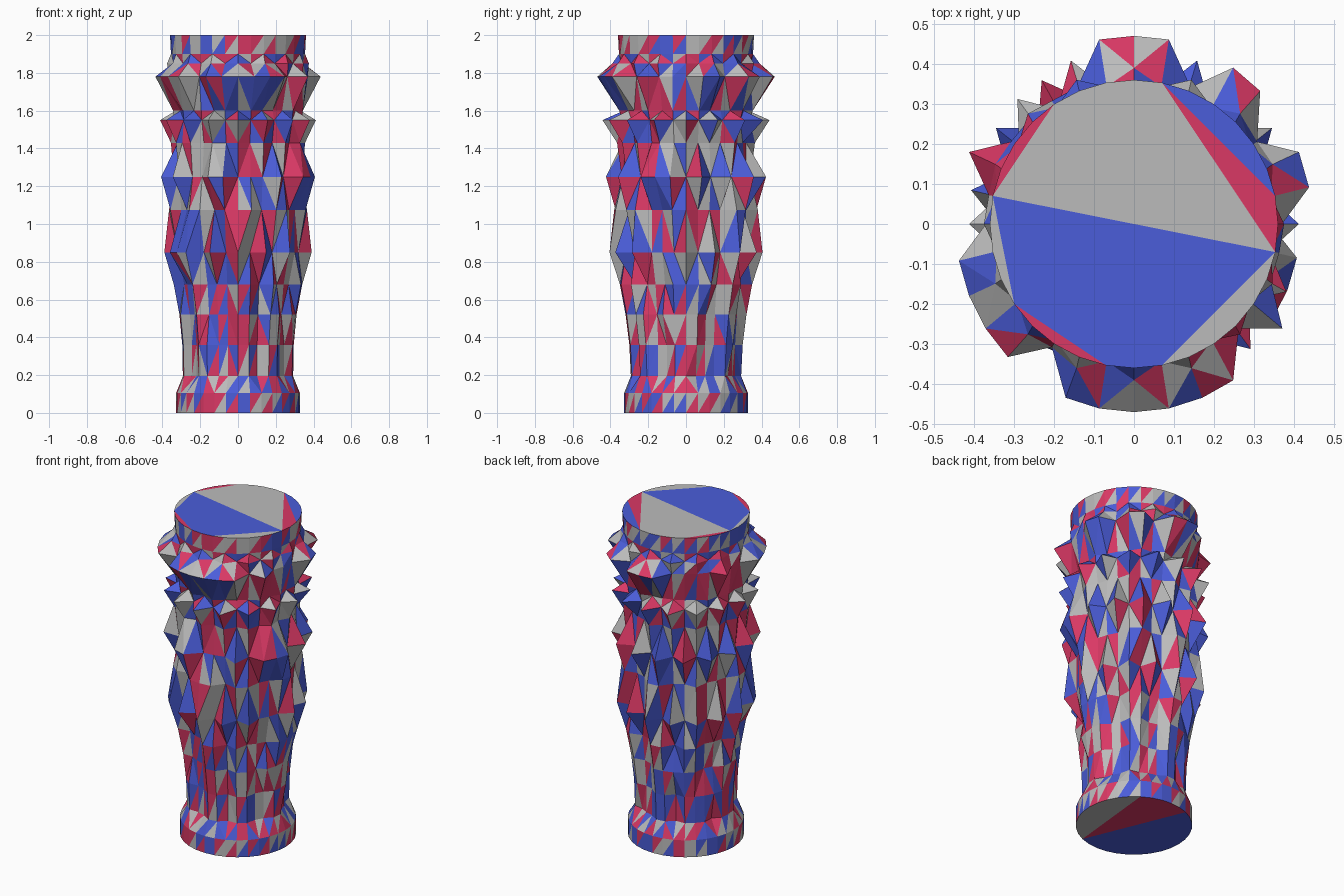
import bpy, math, random
from mathutils import Vector

if "Cube" in bpy.data.objects:
    bpy.data.objects.remove(bpy.data.objects["Cube"])

random.seed(11)
N = 32

# Materials: bare grey, blue and red facets
def mat(name, col):
    m = bpy.data.materials.new(name)
    m.diffuse_color = (*col, 1)
    m.use_nodes = True
    m.node_tree.nodes["Principled BSDF"].inputs["Base Color"].default_value = m.diffuse_color
    return m

mats = [mat("grey_facet", (0.50, 0.50, 0.50)),
        mat("blue_facet", (0.07, 0.11, 0.70)),
        mat("red_facet", (0.70, 0.04, 0.13))]
GREY, BLUE, RED = 0, 1, 2

# Which columns stick out: collar pattern, alternating spikes, body ridges
collar = {1, 2, 4, 5, 7, 8, 9, 14, 17, 18, 19, 20, 22, 23, 24, 25, 26, 27, 29}
even = set(range(0, N, 2))
odd = set(range(1, N, 2))
ridges = {0, 1, 4, 5, 8, 9, 11, 12, 15, 16, 17, 20, 21, 24, 25, 27, 28, 31}
plain = set()

# Profile rings: height, inner radius, outer radius x, outer radius y, columns, jitter chance
rings = [
    (0.00, 0.328, 0.328, 0.328, plain, 0),
    (0.105, 0.328, 0.328, 0.328, plain, 0),
    (0.195, 0.265, 0.292, 0.292, ridges, 0.1),
    (0.36, 0.265, 0.295, 0.300, ridges, 0.1),
    (0.52, 0.275, 0.310, 0.320, ridges, 0.1),
    (0.68, 0.290, 0.340, 0.350, ridges, 0.1),
    (0.85, 0.325, 0.390, 0.405, even, 0.15),
    (1.075, 0.325, 0.365, 0.380, ridges, 0.2),
    (1.25, 0.340, 0.415, 0.432, odd, 0.1),
    (1.43, 0.325, 0.355, 0.365, even, 0.1),
    (1.55, 0.345, 0.412, 0.442, even, 0),
    (1.60, 0.330, 0.350, 0.360, odd, 0.1),
    (1.78, 0.370, 0.446, 0.470, collar, 0),
    (1.85, 0.350, 0.375, 0.390, even, 0),
    (1.90, 0.355, 0.355, 0.355, plain, 0),
    (2.00, 0.360, 0.360, 0.360, plain, 0),
]

verts, faces, cols = [], [], []
for z, r_in, rx, ry, cols_out, flip in rings:
    for k in range(N):
        a = 2 * math.pi * k / N
        out = k in cols_out
        if k % 8 and random.random() < flip:
            out = not out
        ax, ay = (rx, ry) if out else (r_in, r_in)
        verts.append(Vector((ax * math.cos(a), ay * math.sin(a), z)))

# Triangulated wall, cut on the shorter diagonal, with randomly coloured facets
for i in range(len(rings) - 1):
    for k in range(N):
        a, b = i * N + k, i * N + (k + 1) % N
        c, d = b + N, a + N
        if (verts[a] - verts[c]).length < (verts[b] - verts[d]).length + 0.0005:
            faces += [(a, b, c), (a, c, d)]
        else:
            faces += [(a, b, d), (b, c, d)]
        cols += [random.randrange(3), random.randrange(3)]

# Flat end caps, split into coloured pieces between the given rim points
def arc(s, e):
    return [k % N for k in range(s, e + 1 if e >= s else e + N + 1)]

def cap(pieces, base, flip):
    for ring, colour in pieces:
        f = [base + k for k in ring]
        faces.append(tuple(reversed(f)) if flip else tuple(f))
        cols.append(colour)

cap([([31, 7] + arc(8, 11) + [15], GREY),
     (arc(11, 15), RED),
     ([31, 0, 1, 7], RED),
     (arc(1, 7), BLUE),
     ([15, 19, 23, 25, 31], BLUE),
     (arc(15, 19), GREY),
     (arc(19, 23), RED),
     (arc(23, 25), BLUE),
     (arc(25, 31), GREY)], (len(rings) - 1) * N, False)
cap([(arc(10, 26), BLUE),
     ([26, 5, 10], RED),
     (arc(26, 5), GREY),
     (arc(5, 10), RED)], 0, True)

me = bpy.data.meshes.new("faceted_vase")
me.from_pydata(verts, [], faces)
for m in mats:
    me.materials.append(m)
for p, c in zip(me.polygons, cols):
    p.material_index = c
    p.use_smooth = False
me.update()
ob = bpy.data.objects.new("faceted_vase", me)
bpy.context.collection.objects.link(ob)
